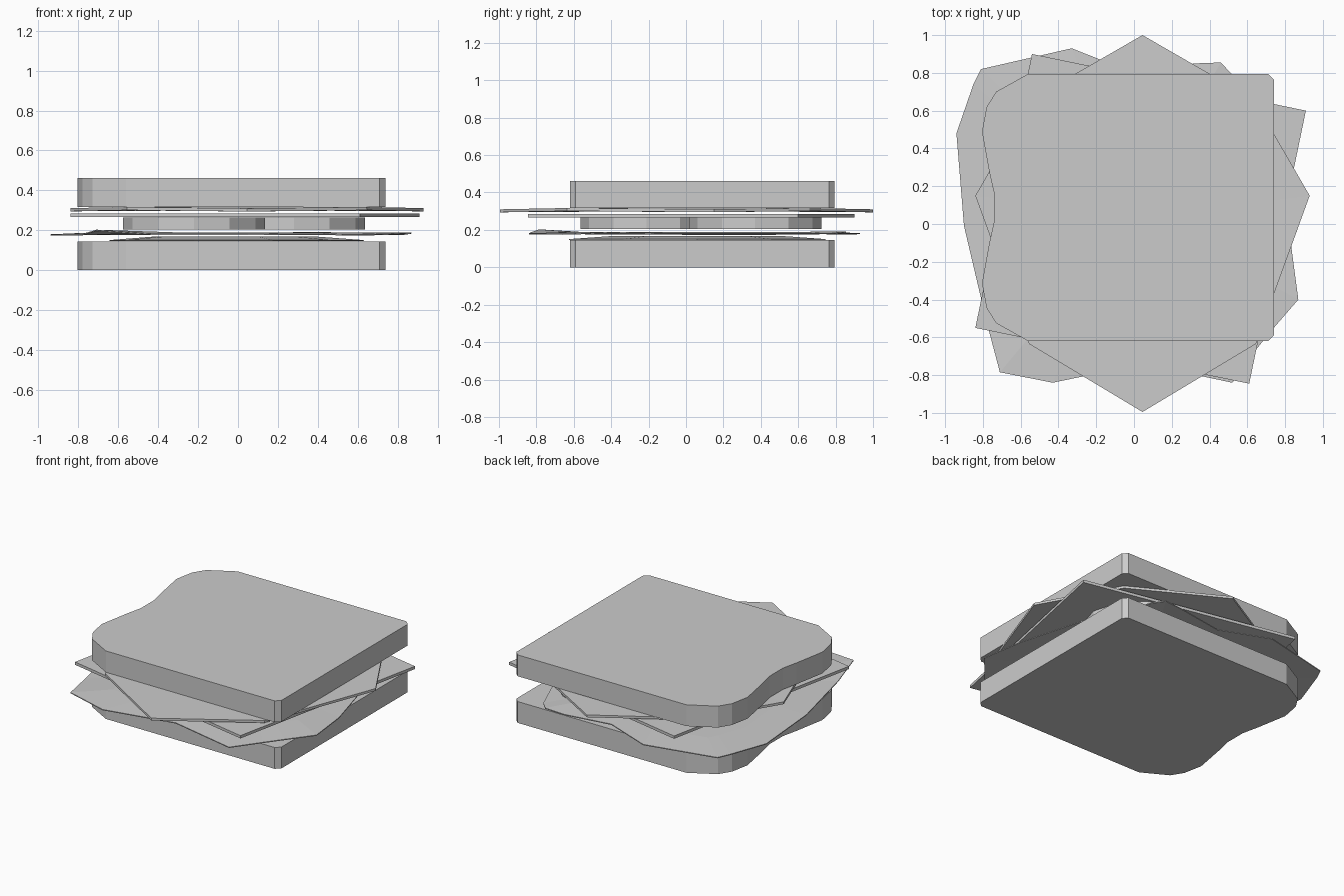
import bpy, bmesh, math
from mathutils import Vector

if "Cube" in bpy.data.objects:
    bpy.data.objects.remove(bpy.data.objects["Cube"])


def finish(name, bm):
    bmesh.ops.recalc_face_normals(bm, faces=bm.faces[:])
    mesh = bpy.data.meshes.new(name)
    bm.to_mesh(mesh)
    bm.free()
    obj = bpy.data.objects.new(name, mesh)
    bpy.context.collection.objects.link(obj)
    return obj


def slab(name, outline, z0, z1):
    """Flat outline extruded between two heights."""
    bm = bmesh.new()
    face = bm.faces.new([bm.verts.new((x, y, z0)) for x, y in outline])
    ext = bmesh.ops.extrude_face_region(bm, geom=[face])
    top = [v for v in ext["geom"] if isinstance(v, bmesh.types.BMVert)]
    bmesh.ops.translate(bm, verts=top, vec=(0, 0, z1 - z0))
    return finish(name, bm)


def sheet(name, rim, inner_scale, inner_z, thickness):
    """Thin bent sheet: raised inner plateau falling or rising to a 3D rim."""
    bm = bmesh.new()
    n = len(rim)
    c = sum((Vector(p) for p in rim), Vector()) / n
    outer = [bm.verts.new(p) for p in rim]
    inner = [bm.verts.new((c.x + (x - c.x) * inner_scale,
                           c.y + (y - c.y) * inner_scale, inner_z)) for x, y, z in rim]
    for i in range(n):
        j = (i + 1) % n
        bm.faces.new((outer[i], outer[j], inner[j], inner[i]))
    bm.faces.new(inner)
    obj = finish(name, bm)
    mod = obj.modifiers.new("thickness", "SOLIDIFY")
    mod.thickness = thickness
    mod.offset = 0
    return obj


# Bread slices: upper half of the outline mirrored about y = 0.0875
MID = 0.0875
half = [(0.71, 0.795), (-0.56, 0.795), (-0.73, 0.70), (-0.78, 0.62),
        (-0.805, 0.49), (-0.765, 0.27), (-0.74, 0.16)]
half = [(0.74, 0.765)] + half
bread = half + [(x, 2 * MID - y) for x, y in reversed(half)]
slab("bottom_bread", bread, 0.0, 0.145)
slab("top_bread", bread, 0.317, 0.462)

# Small lower lettuce leaf lying on the bread
rim = []
for i in range(10):
    a = math.tau * i / 10
    r = 1.0 if i % 2 == 0 else 0.93
    rim.append((-0.03 + 0.66 * r * math.cos(a), 0.06 + 0.72 * r * math.sin(a), 0.149))
sheet("lower_lettuce", rim, 0.65, 0.166, 0.004)

# Large lettuce leaf with lifted corners
leaf = [(-0.33, 0.93, 0.18), (-0.81, 0.82, 0.178), (-0.85, 0.74, 0.18),
        (-0.94, 0.48, 0.177), (-0.90, -0.01, 0.177), (-0.78, -0.52, 0.178),
        (-0.71, -0.785, 0.20), (-0.43, -0.84, 0.18), (0.05, -0.74, 0.18),
        (0.52, -0.84, 0.178), (0.65, -0.66, 0.177), (0.74, -0.55, 0.18),
        (0.87, -0.40, 0.186), (0.83, -0.10, 0.18), (0.72, 0.30, 0.18),
        (0.52, 0.79, 0.18), (0.46, 0.855, 0.188), (0.32, 0.85, 0.18),
        (0.0, 0.80, 0.18)]
sheet("large_lettuce", leaf, 0.75, 0.187, 0.006)

# Tomato slices
for i, (x, y) in enumerate([(-0.22, -0.21), (0.28, 0.37)]):
    bpy.ops.mesh.primitive_cylinder_add(vertices=12, radius=0.355, depth=0.06,
                                        location=(x, y, 0.235), rotation=(0, 0, math.pi / 2))
    bpy.context.object.name = f"tomato_slice_{i + 1}"

# Square cheese slice
slab("cheese_slice", [(0.91, 0.60), (-0.54, 0.90), (-0.84, -0.55), (0.61, -0.845)],
     0.266, 0.285)

# Angular upper slice, its tips sagging slightly
right = [(0.045, 1.0, 0.302), (0.635, 0.66, 0.309), (0.93, 0.15, 0.303),
         (0.645, -0.635, 0.309), (0.045, -0.995, 0.302)]
tips = right + [(0.09 - x, y, z) for x, y, z in reversed(right[1:-1])]
sheet("upper_slice", tips, 0.7, 0.306, 0.016)
